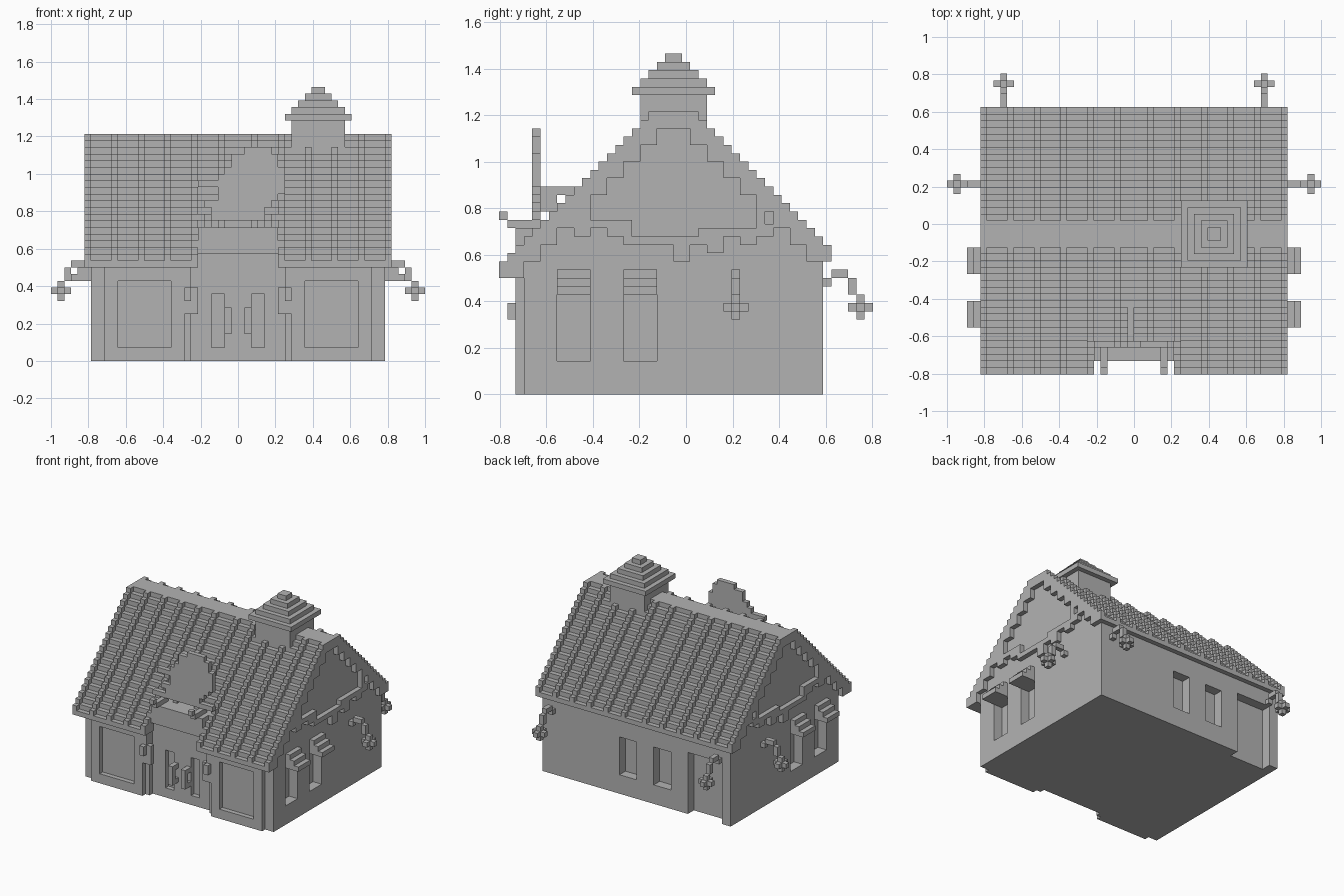
import bpy, bmesh
from mathutils import Matrix

if "Cube" in bpy.data.objects:
    bpy.data.objects.remove(bpy.data.objects["Cube"], do_unlink=True)

V = 1 / 28  # size of one block; everything below is counted in blocks

grey = bpy.data.materials.new("plain_grey")
grey.use_nodes = True
grey.diffuse_color = (0.45, 0.45, 0.45, 1)
grey.node_tree.nodes["Principled BSDF"].inputs["Base Color"].default_value = (0.45, 0.45, 0.45, 1)


def finish(name, bm):
    bmesh.ops.recalc_face_normals(bm, faces=bm.faces)
    bmesh.ops.scale(bm, vec=(V, V, V), verts=bm.verts)
    me = bpy.data.meshes.new(name)
    bm.to_mesh(me)
    bm.free()
    me.materials.append(grey)
    ob = bpy.data.objects.new(name, me)
    bpy.context.collection.objects.link(ob)
    return ob


def boxes(name, items, side=1):
    """Boxes as (x0, x1, y0, y1, z0, z1); side -1 mirrors across x."""
    bm = bmesh.new()
    for x0, x1, y0, y1, z0, z1 in items:
        place = Matrix.Translation((side * (x0 + x1) / 2, (y0 + y1) / 2, (z0 + z1) / 2))
        size = Matrix.Diagonal((x1 - x0, y1 - y0, z1 - z0, 1))
        bmesh.ops.create_cube(bm, size=1, matrix=place @ size)
    return finish(name, bm)


# Stepped roof section: one column per block in y
def roof_top(k, lift):
    return min(34, 15 + lift + k, 56 + lift - k)


def roof_under(k):
    return max(14 if k < 20 else 16, 2 * ((min(k, 41 - k) + 1) // 2) + 12)


def stepped(name, x0, x1, first, last, top, under):
    pts = []
    for k in range(first, last):
        pts += [(k - 22.5, top(k)), (k - 21.5, top(k))]
    for k in reversed(range(first, last)):
        pts += [(k - 21.5, under(k)), (k - 22.5, under(k))]
    clean = []
    for p in pts:
        if p not in clean:
            clean.append(p)
    bm = bmesh.new()
    face = bm.faces.new([bm.verts.new((x0, y, z)) for y, z in clean])
    out = bmesh.ops.extrude_face_region(bm, geom=[face])
    verts = [g for g in out["geom"] if isinstance(g, bmesh.types.BMVert)]
    bmesh.ops.translate(bm, vec=(x1 - x0, 0, 0), verts=verts)
    return finish(name, bm)


# House body with recesses cut in
body = stepped("house_body", -22, 22, 3, 39, lambda k: roof_top(k, 0) - 1, lambda k: 0)
cuts = [(-7, 7, -21, -18.5, -1, 16),
        (-4, -2, -21, -17.5, 2, 10), (2, 4, -21, -17.5, 2, 10),
        (0, 4, 14.5, 18, 4, 12), (-8, -4, 14.5, 18, 4, 12),
        (-20, -12, 14.5, 18, -1, 13)]
for y in (-15.5, -7.5):
    cuts += [(20, 24, y, y + 4, 4, 12), (-24, -20, y, y + 4, 4, 12)]
for c in cuts:
    cutter = boxes("cutter", [c])
    cutter.hide_render = True
    mod = body.modifiers.new("cut", "BOOLEAN")
    mod.operation = "DIFFERENCE"
    mod.solver = "EXACT"
    mod.object = cutter
    bpy.context.view_layer.objects.active = body
    bpy.ops.object.modifier_apply(modifier=mod.name)
    bpy.data.objects.remove(cutter, do_unlink=True)

# Roof, open at the eave above the door
for name, x0, x1, first in (("roof_right", -23, -6, 0), ("roof_middle", -6, 6, 3),
                            ("roof_left", 6, 23, 0)):
    stepped(name, x0, x1, first, 40, lambda k: roof_top(k, 0), roof_under)
for x in range(2, 23, 4):
    for x0 in (x, -x - 1):
        stepped("roof_rib", x0, x0 + 1, 3 if x < 6 else 0, 40,
                lambda k: roof_top(k, 1), roof_under)
boxes("door_header", [(-6, 6, -20.5, -17.5, 16, 20)])

# Chimney with stepped cap
cap = [(12 - r, 12 + r, -1.5 - r, -1.5 + r, 41 - r, 42 - r) for r in range(1, 6)]
boxes("chimney", [(8, 16, -5.5, 2.5, 28, 36)] + cap)

# Garland hem on the gables, two blocks per drop
hem = [18, 19, 20, 19, 20, 19, 18, 19, 18, 16, 18, 17, 19, 18, 19, 20, 19]


def hem_top(y):
    if y < -11.5 or y > 8:
        return roof_under(int(y + 23.5)) + 0.5
    return 21 if y < -6.5 else 19 if y < 1.5 else 20


garland = []
for i, low in enumerate(hem):
    for y in (2 * i - 19.5, 2 * i - 18.5):
        high = min(hem_top(y), 22)
        if high > low:
            garland.append((22, 23, y, y + 1, low, high))
        elif high == low:
            garland.append((22, 23, y, y + 1, low - 1, high))


# Hanging lamp, d is the distance out from the wall
def lamp(out, across):
    parts = [(0, 1, 0, 13, 14), (1, 3, 0, 14, 15), (3, 4, 0, 12, 14), (4, 5, 0, 9, 12),
             (3, 6, 0, 10, 11), (4, 5, 1, 10, 11)]
    return [(out + a, out + b, across - w, across + 1 + w, z0, z1) for a, b, w, z0, z1 in parts]


for s, side in ((1, "left"), (-1, "right")):
    boxes(side + "_gable_garland", garland, s)
    boxes(side + "_side_lamp", lamp(22, 5.5), s)
    boxes(side + "_back_lamp", [(c, d, a, b, e, f) for a, b, c, d, e, f in lamp(16.5, 19)], s)
    # Stepped awnings above the side windows
    for y in (-15.5, -7.5):
        boxes(side + "_awning", [(21.5, 23 + i, y, y + 4, 14 - i, 15 - i) for i in range(3)], s)
    # Framed front panel
    boxes(side + "_front_panel", [(8, 10, -20.5, -19.5, 0, 14), (18, 20, -20.5, -19.5, 0, 14),
                                  (10, 18, -20.5, -19.5, 0, 2), (10, 18, -20.5, -19.5, 12, 14)], s)
    boxes(side + "_door_handle", [(1, 2, -19.5, -18.5, 4, 5), (1, 2, -19.5, -18.5, 7, 8),
                                  (1, 2, -20.5, -19.5, 4, 8)], s)
    boxes(side + "_door_lamp", [(7, 8, -21.5, -19.5, 9, 11), (6, 8, -20.5, -19.5, 7, 11),
                                (7, 8, -20.5, -19.5, 11, 14)], s)
    # Brackets in front of the roof sign
    boxes(side + "_sign_bracket", [(4, 5, -21.5, -18.5, 20, 21), (4, 5, -22.5, -21.5, 21, 22)], s)

# Roof sign: a rounded board from rows, top to bottom
rows = [(1, 5), (-1, 6), (-1, 6), (-2, 7), (-3, 7), (-6, 7), (-3, 7), (-3, 6), (-5, 5), (-4, 4)]
boxes("roof_sign", [(a, b, -18.5, -17.5, 31 - i, 32 - i) for i, (a, b) in enumerate(rows)])
boxes("sign_base", [(-7, 7, -18.5, -17.5, 21, 22), (-5, -4, -18.5, -17.5, 20, 21),
                    (4, 5, -18.5, -17.5, 20, 21)])
boxes("sign_rod", [(-1, 0, -17.5, -12.5, 24, 25), (-1, 0, -17.5, -15.5, 22, 24)])
